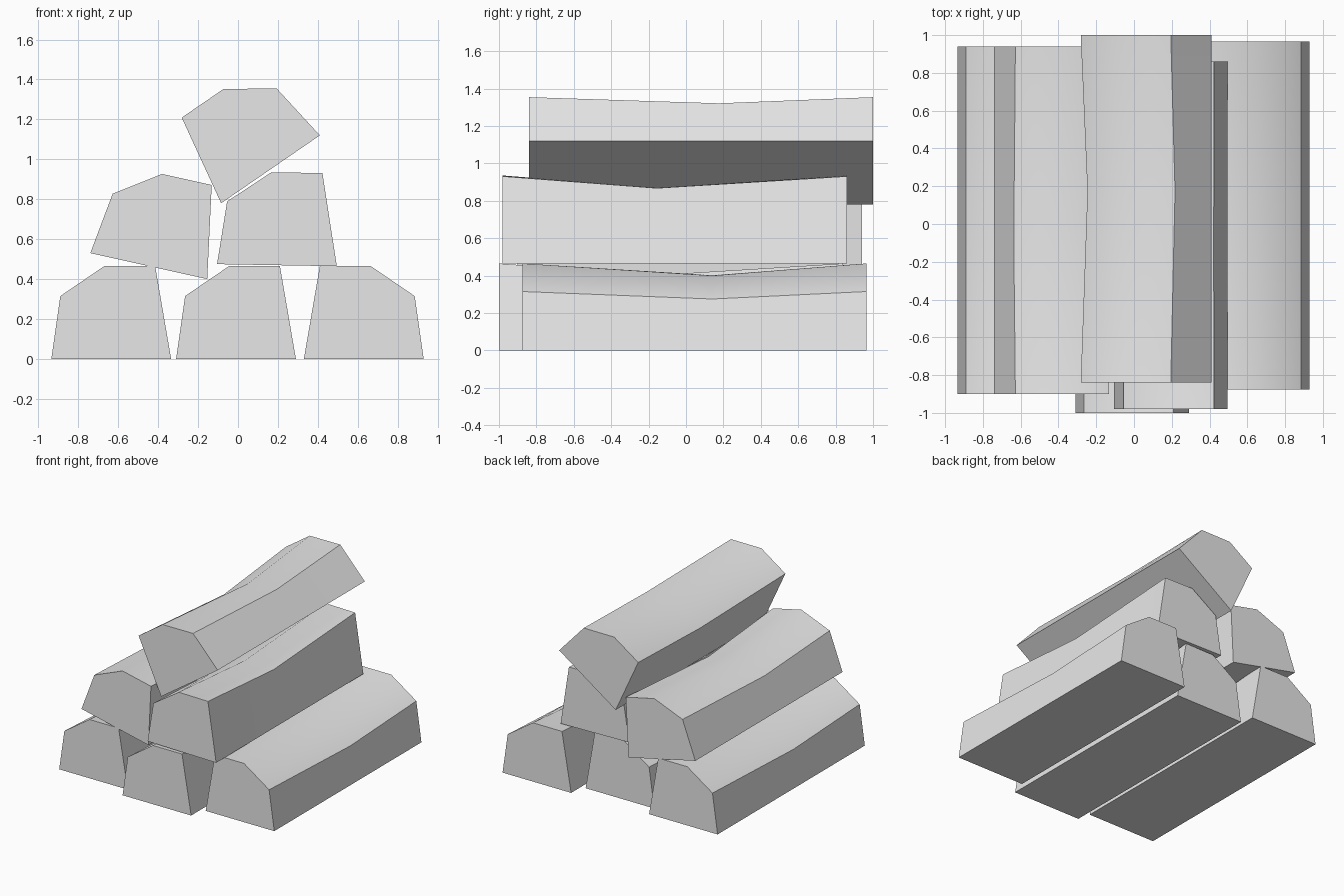
import bpy, bmesh
from math import radians, pi
from mathutils import Matrix

cube = bpy.data.objects.get("Cube")
if cube:
    bpy.data.objects.remove(cube, do_unlink=True)

# Single plain grey
grey = bpy.data.materials.new("plain_grey")
grey.use_nodes = True
colour = (0.8, 0.8, 0.8, 1)
grey.diffuse_color = colour
grey.node_tree.nodes["Principled BSDF"].inputs["Base Color"].default_value = colour

# Split-log cross-section (x, z) and how far each corner sags mid-length
PROFILE = [(0, 0), (0.6, 0), (0.52, 0.465), (0.265, 0.465), (0.045, 0.315)]
SAG = [0, 0, 0.063, 0.065, 0.04]
HALF_LENGTH = 0.92
SAG_Y = -0.095


def make_log_mesh():
    bm = bmesh.new()
    rings = []
    for y, amount in ((-HALF_LENGTH, 0), (SAG_Y, 1), (HALF_LENGTH, 0)):
        rings.append([bm.verts.new((x, y, z - s * amount))
                      for (x, z), s in zip(PROFILE, SAG)])
    n = len(PROFILE)
    for a, b in zip(rings, rings[1:]):
        for i in range(n):
            j = (i + 1) % n
            bm.faces.new((a[i], a[j], b[j], b[i]))
    bm.faces.new(rings[0])
    bm.faces.new(rings[-1][::-1])
    bmesh.ops.recalc_face_normals(bm, faces=bm.faces)
    # Smooth shading with sharp edges kept
    for f in bm.faces:
        f.smooth = True
    for e in bm.edges:
        e.smooth = e.calc_face_angle(0) < radians(40)
    mesh = bpy.data.meshes.new("split_log")
    bm.to_mesh(mesh)
    bm.free()
    mesh.materials.append(grey)
    return mesh


# Stack: name, corner position, roll in degrees, turned end for end
LOGS = [
    ("bottom_right_log", (-0.935, 0.02, 0), 0, False),
    ("bottom_centre_log", (-0.31, -0.08, 0), 0, False),
    ("bottom_left_log", (0.93, 0.045, 0), 0, True),
    ("middle_right_log", (-0.74, 0.02, 0.53), 12.5, False),
    ("middle_left_log", (-0.105, -0.06, 0.475), 1, False),
    ("top_log", (0.41, 0.08, 1.12), -34.5, True),
]
log_mesh = make_log_mesh()
for name, place, roll, turned in LOGS:
    log = bpy.data.objects.new(name, log_mesh)
    bpy.context.collection.objects.link(log)
    log.matrix_world = (Matrix.Translation(place)
                        @ Matrix.Rotation(radians(roll), 4, 'Y')
                        @ Matrix.Rotation(pi if turned else 0, 4, 'Z'))
